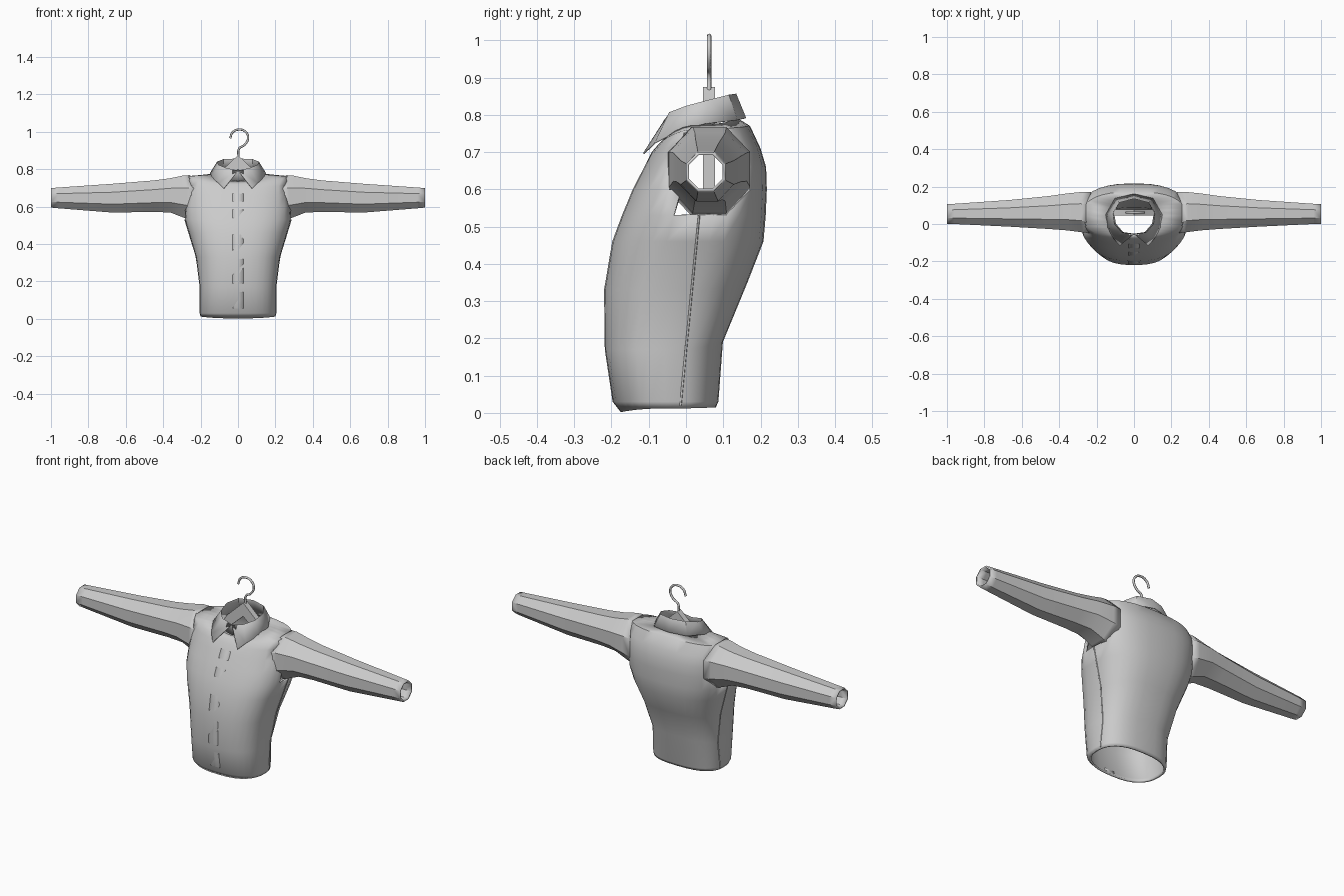
import bpy, bmesh
from math import sin, cos, pi, copysign
from mathutils import Vector
from mathutils.bvhtree import BVHTree

if "Cube" in bpy.data.objects:
    bpy.data.objects.remove(bpy.data.objects["Cube"])


def finish(name, bm, thick=0, mirror=False, angle=40):
    me = bpy.data.meshes.new(name)
    bm.to_mesh(me)
    bm.free()
    ob = bpy.data.objects.new(name, me)
    bpy.context.collection.objects.link(ob)
    if mirror:
        m = ob.modifiers.new("mirror", 'MIRROR')
        m.use_clip = True
    if thick:
        s = ob.modifiers.new("cloth", 'SOLIDIFY')
        s.thickness = thick
        s.offset = -1
    bpy.ops.object.select_all(action='DESELECT')
    bpy.context.view_layer.objects.active = ob
    ob.select_set(True)
    bpy.ops.object.shade_smooth_by_angle(angle=angle * pi / 180)
    return ob


def loft(rings, closed=True):
    bm = bmesh.new()
    rows = [[bm.verts.new(p) for p in r] for r in rings]
    n = len(rows[0])
    for a, b in zip(rows, rows[1:]):
        for j in range(n if closed else n - 1):
            k = (j + 1) % n
            bm.faces.new((a[j], a[k], b[k], b[j]))
    return bm


def wire(name, pts, radius, kind='POLY'):
    cu = bpy.data.curves.new(name, 'CURVE')
    cu.dimensions = '3D'
    cu.bevel_depth = radius
    cu.bevel_resolution = 2
    cu.use_fill_caps = True
    sp = cu.splines.new(kind)
    if kind == 'BEZIER':
        sp.bezier_points.add(len(pts) - 1)
        for b, p in zip(sp.bezier_points, pts):
            b.co = p
            b.handle_left_type = b.handle_right_type = 'AUTO'
    else:
        sp.points.add(len(pts) - 1)
        for b, p in zip(sp.points, pts):
            b.co = (*p, 1)
    ob = bpy.data.objects.new(name, cu)
    bpy.context.collection.objects.link(ob)
    return ob


# Torso: rings of (z front, z side, z back, half width, y front, y back)
def torso_ring(zf, zs, zb, hw, yf, yb, n=32, p=0.78):
    pts = []
    mid = (yf + yb) / 2
    for i in range(n):
        a = 2 * pi * i / n
        s, c = sin(a), cos(a)
        x = hw * copysign(abs(s) ** p, s)
        y = mid - (yb - yf) / 2 * copysign(abs(c) ** p, c)
        z = zs + ((zf if c > 0 else zb) - zs) * c * c
        pts.append((x, y, z))
    return pts


body = loft([torso_ring(*r) for r in (
    (.002, .012, .015, .200, -.175, .080),
    (.03, .03, .03, .205, -.197, .087),
    (.17, .17, .19, .205, -.218, .099),
    (.33, .33, .35, .225, -.220, .165),
    (.46, .46, .46, .264, -.198, .208),
    (.53, .53, .53, .285, -.172, .214),
    (.60, .60, .60, .287, -.143, .217),
    (.66, .66, .66, .287, -.112, .215),
    (.70, .72, .71, .285, -.092, .200),
    (.72, .763, .77, .272, -.075, .172),
    (.735, .775, .79, .115, -.060, .140))])
surface = BVHTree.FromBMesh(body)

# Armholes
hole = []
for f in body.faces:
    c = f.calc_center_median()
    if abs(c.x) > .21 and ((c.y - .06) / .10) ** 2 + ((c.z - .652) / .115) ** 2 < 1:
        hole.append(f)
bmesh.ops.delete(body, geom=hole, context='FACES')
finish("shirt_body", body, .01)


# Sleeves: octagonal tubes (x, y min, y max, z min, z max)
def sleeve_ring(x, y0, y1, z0, z1, dip=0):
    k = 1 / cos(pi / 8)
    pts = []
    for i in range(8):
        a = 2 * pi * (i + .5) / 8
        pts.append((x - dip * abs(cos(a)), (y0 + y1) / 2 + k * cos(a) * (y1 - y0) / 2,
                    (z0 + z1) / 2 + sin(a) * k * (z1 - z0) / 2))
    return pts


finish("sleeves", loft([
    sleeve_ring(.275, -.050, .172, .528, .768, .05),
    sleeve_ring(.30, -.045, .172, .540, .767, .03),
    sleeve_ring(.36, -.034, .163, .568, .752),
    sleeve_ring(.45, -.027, .150, .572, .740),
    sleeve_ring(.67, -.014, .128, .568, .722),
    sleeve_ring(.96, 0, .108, .591, .702),
    sleeve_ring(1.0, 0, .106, .595, .699)]), .008, True, 30)

# Collar: stand, top fold and turned-down flap
stand = [(0, -.056, .735), (.06, -.047, .745), (.1, 0, .765),
         (.11, .06, .775), (.078, .12, .785), (0, .138, .79)]
fold = [(0, -.056, .79), (.065, -.045, .803), (.105, 0, .82),
        (.112, .06, .836), (.078, .115, .85), (0, .135, .853)]
flap = [(.075, -.112, .695), (.105, -.08, .725), (.14, -.02, .755),
        (.148, .05, .775), (.10, .135, .785), (0, .158, .79)]
finish("collar", loft([stand, fold, flap], False), .004, True)


# Patches laid on the front of the torso
def on_front(x, z, lift):
    loc, nor, _, _ = surface.ray_cast(Vector((x, -1, z)), Vector((0, 1, 0)))
    return loc + nor * lift


def patch(name, columns, rows):
    grid = [[on_front(x, lo + (hi - lo) * i / rows, .005) for x, lo, hi in columns]
            for i in range(rows + 1)]
    finish(name, loft(grid, False), .006)


patch("chest_pocket", [(.07, .46, .605), (.108, .432, .605), (.147, .405, .605),
                       (.185, .432, .605), (.215, .46, .605)], 6)
patch("button_placket", [(-.03, .012, .715), (0, .012, .715), (.03, .012, .715)], 16)

# Side seams
for side, label in ((1, "right"), (-1, "left")):
    pts = []
    for i in range(12):
        t = i / 11
        o = Vector((side, -.015 + .05 * t, .02 + .51 * t))
        pts.append(surface.ray_cast(o, Vector((-side, 0, 0)))[0])
    wire("side_seam_" + label, pts, .003)

# Hanger: flat frame with a closed loop outline
outer = [(0, .875), (.12, .762), (.255, .715), (.255, .595),
         (-.255, .595), (-.255, .715), (-.12, .762)]
inner = [(0, .80), (.10, .71), (.225, .68), (.225, .62),
         (-.225, .62), (-.225, .68), (-.10, .71)]
Y0, Y1 = .046, .078
frame = loft([[(x, y, z) for x, z in loop] for loop, y in
              ((outer, Y0), (outer, Y1), (inner, Y1), (inner, Y0), (outer, Y0))])
bmesh.ops.remove_doubles(frame, verts=frame.verts, dist=1e-5)
bmesh.ops.recalc_face_normals(frame, faces=frame.faces)
finish("hanger_frame", frame)

# Hanger hook
wire("hanger_hook", [(x, .062, z) for x, z in (
    (.003, .86), (.006, .91), (.035, .93), (.054, .968),
    (.04, 1.0), (.008, 1.012), (-.028, .998), (-.042, .965))], .006, 'BEZIER')
